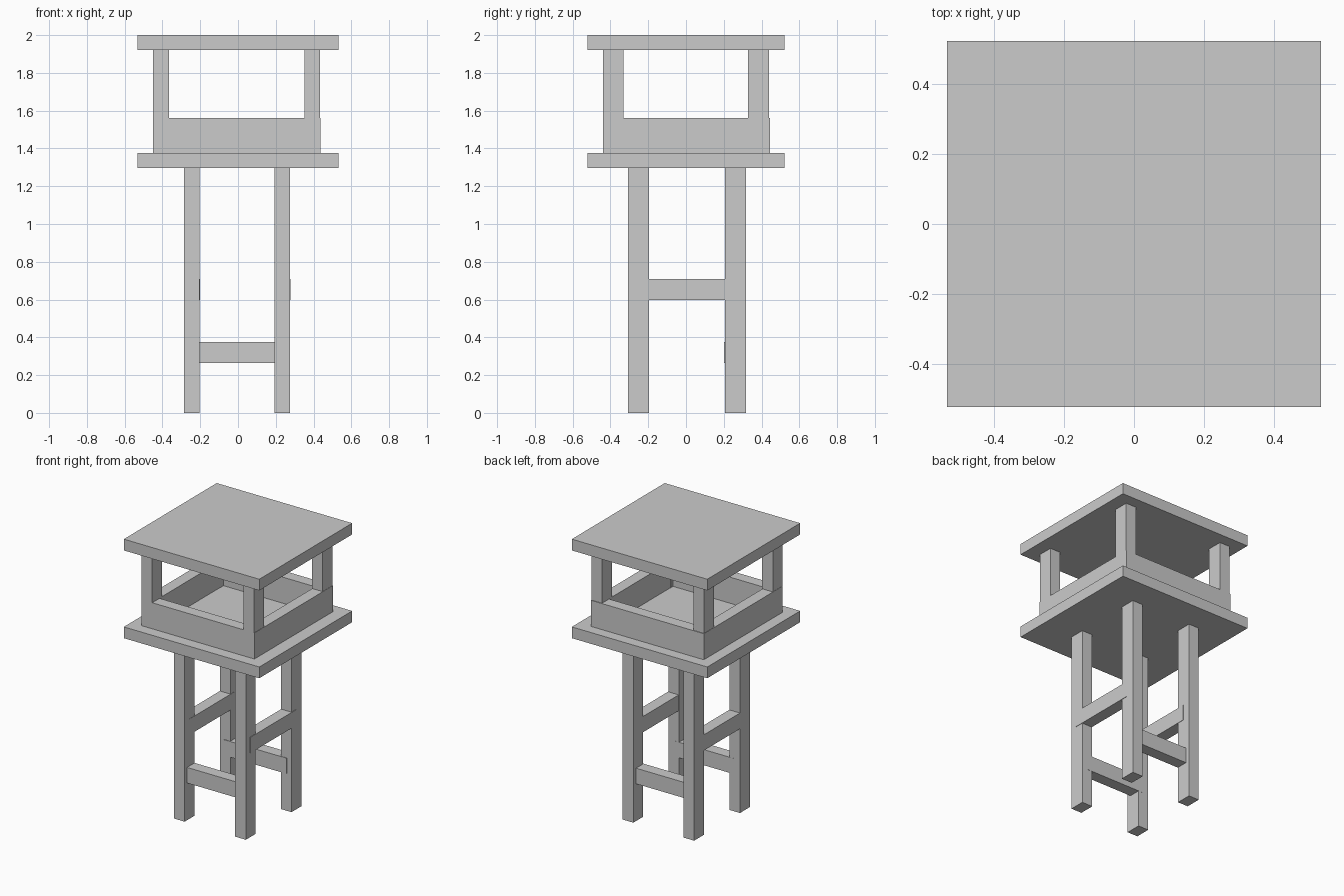
import bpy

if "Cube" in bpy.data.objects:
    bpy.data.objects.remove(bpy.data.objects["Cube"])


def box(name, x, y, z):
    """Box from (min, max) ranges on each axis."""
    bpy.ops.mesh.primitive_cube_add(
        size=1, location=[(a + b) / 2 for a, b in (x, y, z)])
    ob = bpy.context.object
    ob.name = name
    ob.scale = [b - a for a, b in (x, y, z)]
    bpy.ops.object.transform_apply(location=False, rotation=False, scale=True)
    return ob


# Floor and roof slabs
SLAB_X, SLAB_Y = (-0.532, 0.532), (-0.521, 0.521)
box("platform", SLAB_X, SLAB_Y, (1.297, 1.377))
box("roof", SLAB_X, SLAB_Y, (1.92, 2.0))

# Legs and roof posts at the four corners
leg_x = {"left": (-0.286, -0.204), "right": (0.192, 0.276)}
leg_y = {"front": (-0.307, -0.197), "back": (0.206, 0.317)}
post_x = {"left": (-0.449, -0.366), "right": (0.352, 0.435)}
post_y = {"front": (-0.44, -0.332), "back": (0.328, 0.439)}
for side in ("left", "right"):
    for end in ("front", "back"):
        box(f"{end}_{side}_leg", leg_x[side], leg_y[end], (0, 1.297))
        box(f"{end}_{side}_post", post_x[side], post_y[end], (1.377, 1.92))

# Braces between the legs: low at front and back, higher at the sides
for end, y in (("front", (-0.28, -0.196)), ("back", (0.202, 0.286))):
    box(f"{end}_brace", (-0.25, 0.24), y, (0.264, 0.375))
for side, x in (("left", (-0.286, -0.202)), ("right", (0.195, 0.279))):
    box(f"{side}_brace", x, (-0.26, 0.26), (0.598, 0.71))

# Low parapet walls around the platform
for end, y in (("front", (-0.44, -0.358)), ("back", (0.361, 0.444))):
    box(f"{end}_wall", (-0.449, 0.435), y, (1.377, 1.562))
for side, x in (("left", (-0.451, -0.368)), ("right", (0.354, 0.437))):
    box(f"{side}_wall", x, (-0.44, 0.443), (1.377, 1.562))
